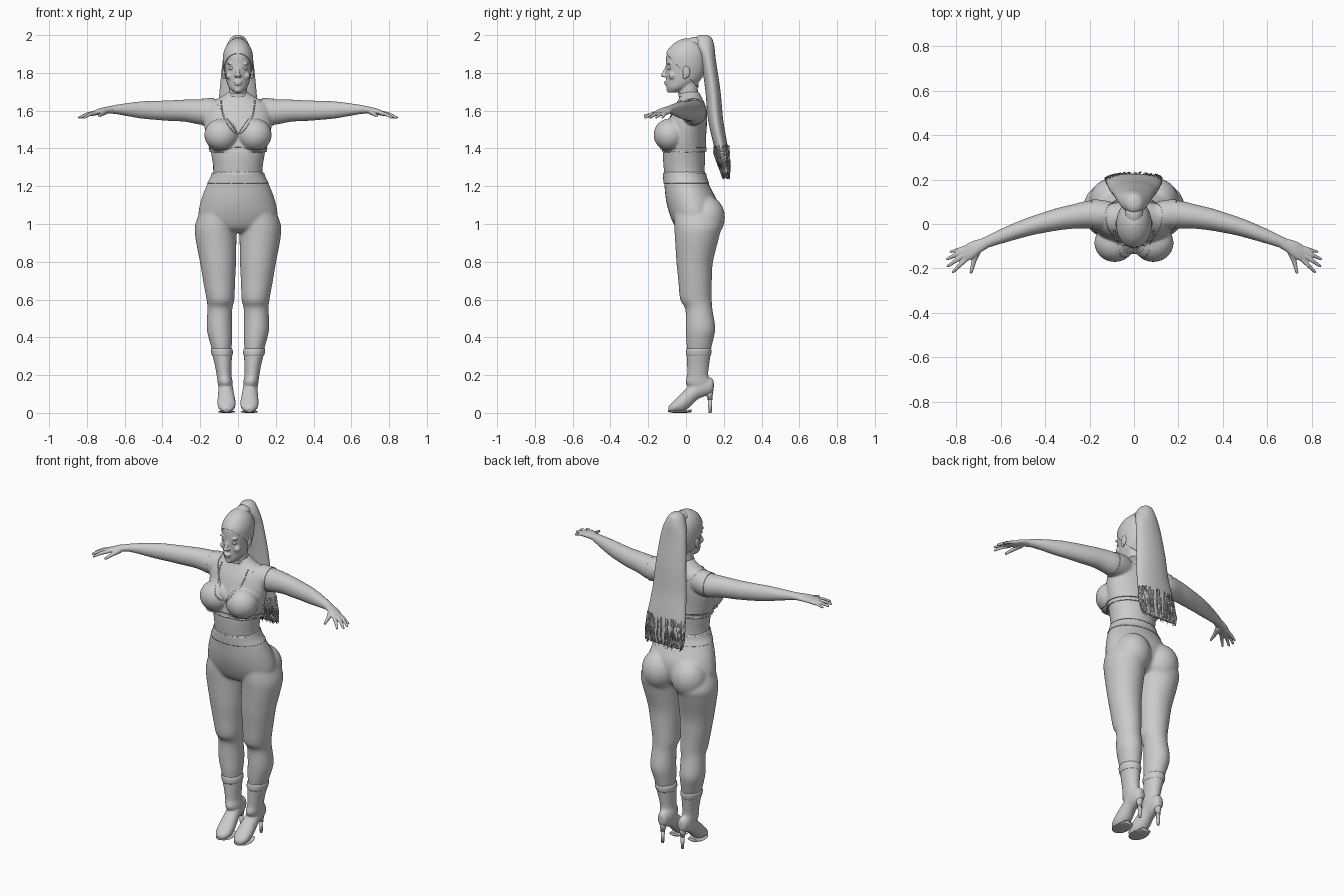
import bpy, bmesh, math, random
from mathutils import Vector, Matrix
from mathutils.bvhtree import BVHTree

random.seed(4)
BOTH = (1, -1)
PLACE = {'z': lambda t, a, b: (a, b, t), 'x': lambda t, a, b: (t, a, b), 'y': lambda t, a, b: (a, t, b)}


def resample(rows, sub):
    # smooth Catmull-Rom interpolation of the section table
    out = []
    for i in range(len(rows) - 1):
        p = [Vector(rows[max(0, min(len(rows) - 1, i + k))]) for k in (-1, 0, 1, 2)]
        for j in range(sub):
            u = j / sub
            out.append(0.5 * (2 * p[1] + (p[2] - p[0]) * u + (2 * p[0] - 5 * p[1] + 4 * p[2] - p[3]) * u * u
                              + (3 * p[1] - p[0] - 3 * p[2] + p[3]) * u ** 3))
    return out + [Vector(rows[-1])]


def loft(bm, axis, rows, sides=(1,), n=32, sub=5):
    # elliptical sections (t, centre a, centre b, radius a, radius b) along an axis
    for s in sides:
        rings = []
        for t, a, b, ra, rb in resample(rows, sub):
            ring = []
            for k in range(n):
                w = 2 * math.pi * k / n
                x, y, z = PLACE[axis](t, a + ra * math.cos(w), b + rb * math.sin(w))
                ring.append(bm.verts.new((x * s, y, z)))
            rings.append(ring)
        for p, q in zip(rings, rings[1:]):
            for k in range(n):
                bm.faces.new((p[k], p[(k + 1) % n], q[(k + 1) % n], q[k]))
        bm.faces.new(rings[0])
        bm.faces.new(rings[-1])


def ball(bm, c, r, sides=(1,), seg=24):
    for s in sides:
        m = Matrix.Translation((c[0] * s, c[1], c[2])) @ Matrix.Diagonal((*r, 1))
        bmesh.ops.create_uvsphere(bm, u_segments=seg, v_segments=seg // 2, radius=1, matrix=m)


def rod(bm, p, q, r1, r2, sides=(1,), seg=12):
    for s in sides:
        a, b = Vector((p[0] * s, p[1], p[2])), Vector((q[0] * s, q[1], q[2]))
        m = Matrix.Translation((a + b) / 2) @ (b - a).to_track_quat('Z', 'Y').to_matrix().to_4x4()
        bmesh.ops.create_cone(bm, cap_ends=True, segments=seg, radius1=r1, radius2=r2,
                              depth=(b - a).length, matrix=m)


def finish(name, bm, voxel=0, smooth=0, rim=0):
    bmesh.ops.recalc_face_normals(bm, faces=bm.faces)
    me = bpy.data.meshes.new(name)
    bm.to_mesh(me)
    bm.free()
    ob = bpy.data.objects.new(name, me)
    bpy.context.collection.objects.link(ob)
    if voxel:
        m = ob.modifiers.new("fuse", 'REMESH')
        m.mode, m.voxel_size = 'VOXEL', voxel
    if smooth:
        m = ob.modifiers.new("soften", 'SMOOTH')
        m.factor, m.iterations = 0.5, smooth
    if rim:
        m = ob.modifiers.new("edge", 'SOLIDIFY')
        m.thickness, m.offset, m.use_rim_only = rim, -1, True
    if ob.modifiers:
        ev = ob.evaluated_get(bpy.context.evaluated_depsgraph_get())
        ob.data = bpy.data.meshes.new_from_object(ev)
        ob.modifiers.clear()
        ob.data.name = name
    for p in ob.data.polygons:
        p.use_smooth = True
    return ob


def shell(name, src, planes, keep, offset):
    # garment cut out of the surface below it, pushed out slightly
    bm = bmesh.new()
    bm.from_mesh(src.data)
    for co, no in planes:
        bmesh.ops.bisect_plane(bm, geom=bm.verts[:] + bm.edges[:] + bm.faces[:], plane_co=co, plane_no=no)
    bm.normal_update()
    push = [(v, v.normal * offset) for v in bm.verts]
    bad = [f for f in bm.faces if not keep(*f.calc_center_median())]
    for v, d in push:
        v.co += d
    bmesh.ops.delete(bm, geom=bad, context='FACES')
    return finish(name, bm, rim=offset)


# torso and arms
bm = bmesh.new()
loft(bm, 'z', [(1.20, 0, .005, .15, .11), (1.27, 0, -.008, .13, .108), (1.37, 0, -.01, .142, .112),
               (1.45, 0, -.005, .162, .107), (1.53, 0, .005, .176, .102), (1.60, 0, .017, .172, .09),
               (1.64, 0, .024, .15, .075), (1.672, 0, .024, .09, .058), (1.70, 0, .02, .05, .05)])
ball(bm, (.087, -.085, 1.472), (.088, .083, .083), BOTH)
loft(bm, 'x', [(.08, .04, 1.60, .05, .06), (.14, .042, 1.597, .062, .066), (.20, .043, 1.593, .063, .067),
               (.28, .033, 1.60, .055, .059), (.36, .018, 1.60, .05, .055), (.45, -.005, 1.602, .044, .05),
               (.52, -.027, 1.604, .040, .045), (.60, -.056, 1.606, .034, .033), (.66, -.08, 1.606, .029, .023),
               (.69, -.095, 1.603, .029, .02)], BOTH)
body = finish("torso_and_arms", bm, .006, 14)

# hands
bm = bmesh.new()
loft(bm, 'x', [(.655, -.078, 1.606, .028, .022), (.69, -.097, 1.603, .031, .019), (.73, -.118, 1.596, .04, .017),
               (.765, -.134, 1.586, .036, .013), (.78, -.138, 1.582, .02, .009)], BOTH)
for (kx, ky), (tx, ty), r in [((.75, -.104), (.826, -.125), .0085), ((.765, -.12), (.841, -.158), .0095),
                              ((.768, -.14), (.838, -.19), .0095), ((.757, -.158), (.814, -.215), .0095)]:
    k, m, t = (kx, ky, 1.587), ((kx + tx) / 2, (ky + ty) / 2, 1.580), (tx, ty, 1.563)
    rod(bm, k, m, r + .002, r, BOTH)
    rod(bm, m, t, r, r * .7, BOTH)
    ball(bm, m, (r, r, r), BOTH, 12)
    ball(bm, t, (r * .7,) * 3, BOTH, 12)
rod(bm, (.705, -.12, 1.595), (.722, -.17, 1.582), .017, .011, BOTH)
rod(bm, (.722, -.17, 1.582), (.735, -.222, 1.572), .011, .007, BOTH)
finish("hands", bm, .0035, 3)

# head, neck and face
bm = bmesh.new()
loft(bm, 'z', [(1.60, 0, .02, .06, .055), (1.66, 0, .016, .052, .052), (1.72, 0, .012, .048, .05),
               (1.78, 0, .012, .048, .05)])
loft(bm, 'z', [(1.695, 0, -.07, .02, .024), (1.72, 0, -.045, .047, .057), (1.755, 0, -.02, .061, .084),
               (1.80, 0, -.007, .069, .10), (1.85, 0, -.002, .075, .105), (1.90, 0, 0, .073, .102),
               (1.94, 0, .005, .058, .08), (1.965, 0, .01, .036, .05), (1.977, 0, .012, .014, .02)])
rod(bm, (0, -.098, 1.835), (0, -.120, 1.79), .007, .011, seg=16)
ball(bm, (0, -.121, 1.787), (.012, .012, .010))
ball(bm, (.011, -.112, 1.784), (.008, .010, .008), BOTH)
ball(bm, (0, -.105, 1.752), (.024, .011, .006))
ball(bm, (0, -.103, 1.741), (.020, .012, .007))
ball(bm, (0, -.088, 1.71), (.018, .016, .014))
ball(bm, (.033, -.089, 1.850), (.026, .012, .007), BOTH)
ball(bm, (.044, -.072, 1.785), (.02, .02, .02), BOTH)
head = finish("head", bm, .0042, 4)

bm = bmesh.new()
ball(bm, (.033, -.086, 1.824), (.016, .013, .009), BOTH)
finish("eyes", bm)
bm = bmesh.new()
ball(bm, (.075, .002, 1.805), (.009, .019, .031), BOTH)
ball(bm, (.074, -.006, 1.78), (.007, .010, .012), BOTH)
finish("ears", bm)

# hair: swept-back cap, high tail and loose ends
shell("hair_cap", head, [((0, .01, 1.78), (0, 1.1, 1))],
      lambda x, y, z: z - 1.78 + 1.1 * (y - .01) > 0, .005)
bm = bmesh.new()
loft(bm, 'z', [(1.25, 0, .212, .112, .010), (1.30, 0, .205, .125, .022), (1.40, 0, .187, .124, .035),
               (1.55, 0, .157, .110, .040), (1.70, 0, .143, .098, .040), (1.87, 0, .118, .08, .040),
               (1.94, 0, .10, .062, .050), (1.985, 0, .094, .038, .042), (2.0, 0, .092, .015, .02)], n=40)
ball(bm, (0, .05, 1.955), (.04, .055, .035))
finish("ponytail", bm)
bm = bmesh.new()
for i in range(170):
    w = random.uniform(0, 2 * math.pi)
    c, s, o = math.cos(w), math.sin(w), random.uniform(.0, .006)
    top = (.125 * c, .187 + (.037 + o) * s, random.uniform(1.36, 1.42))
    mid = (.126 * c + random.uniform(-.006, .006), .205 + (.024 + o) * s, random.uniform(1.29, 1.31))
    end = (.118 * c + random.uniform(-.01, .01), .212 + (.014 + o) * s, random.uniform(1.235, 1.26))
    rod(bm, top, mid, .0015, .0022, seg=4)
    rod(bm, mid, end, .0022, .0006, seg=4)
finish("hair_ends", bm)

# crop top with V neckline
shell("crop_top", body,
      [((0, 0, 1.39), (0, 0, 1)), ((0, 0, 1.61), (0, 0, 1)), ((0, .04, 0), (0, 1, 0)), ((.19, 0, 0), (1, 0, 0)),
       ((-.19, 0, 0), (1, 0, 0)), ((0, 0, 1.47), (1.5, 0, -1)), ((0, 0, 1.47), (-1.5, 0, -1))],
      lambda x, y, z: z > 1.39 and abs(x) < .19 and (z < 1.47 + 1.5 * abs(x) or (y > .04 and z < 1.61)), .004)
shell("top_hem", body, [((0, 0, 1.383), (0, 0, 1)), ((0, 0, 1.405), (0, 0, 1))],
      lambda x, y, z: 1.383 < z < 1.405, .007)

# necklace beads laid on the chest, and choker
tree = BVHTree.FromObject(body, bpy.context.evaluated_depsgraph_get())
bm = bmesh.new()
for i in range(-22, 23):
    u = i / 22
    x, z = .088 * math.sin(u * math.pi / 2), 1.475 + .175 * abs(u) ** 1.5
    hit = tree.ray_cast(Vector((x, -1, z)), Vector((0, 1, 0)))[0]
    if hit:
        ball(bm, (x, hit.y - .003, z), (.0045,) * 3, seg=8)
finish("necklace", bm)
shell("choker", head, [((0, 0, 1.674), (0, 0, 1)), ((0, 0, 1.69), (0, 0, 1))],
      lambda x, y, z: 1.674 < z < 1.69 and y > -.06, .004)

# leggings: pelvis, seat and legs
bm = bmesh.new()
loft(bm, 'z', [(.955, 0, .045, .08, .06), (.98, 0, .042, .16, .095), (1.04, 0, .042, .208, .125),
               (1.12, 0, .03, .198, .135), (1.20, 0, .006, .168, .12), (1.25, 0, -.006, .141, .112),
               (1.28, 0, -.008, .135, .112)])
ball(bm, (.098, .108, 1.035), (.102, .099, .115), BOTH)
loft(bm, 'z', [(1.10, .10, .04, .085, .10), (1.0, .116, .062, .110, .125), (.93, .117, .058, .109, .117),
               (.80, .106, .046, .096, .097), (.70, .100, .048, .085, .089), (.60, .093, .053, .074, .084),
               (.55, .096, .068, .066, .072), (.45, .098, .077, .068, .078), (.38, .091, .072, .06, .071),
               (.30, .083, .067, .045, .057), (.22, .077, .062, .035, .045)], BOTH)
legs = finish("leggings", bm, .007, 12)
shell("waistband", legs, [((0, 0, 1.215), (0, 0, 1)), ((0, 0, 1.268), (0, 0, 1))],
      lambda x, y, z: 1.215 < z < 1.268, .004)

# high-heeled boots
bm = bmesh.new()
loft(bm, 'z', [(.335, .086, .068, .055, .064), (.30, .083, .067, .051, .062), (.25, .078, .064, .044, .058),
               (.20, .074, .062, .039, .056), (.16, .068, .066, .040, .068), (.12, .066, .08, .034, .055)], BOTH)
loft(bm, 'y', [(.147, .066, .145, .012, .022), (.135, .066, .143, .028, .042), (.10, .066, .14, .037, .052),
               (.06, .065, .125, .039, .055), (.02, .063, .088, .043, .058), (-.02, .061, .056, .048, .052),
               (-.06, .060, .035, .044, .033), (-.085, .060, .023, .027, .021), (-.094, .060, .02, .012, .012)], BOTH)
finish("boots", bm, .005, 5)
bm = bmesh.new()
rod(bm, (.066, .122, .13), (.066, .127, .07), .024, .012, BOTH, 16)
rod(bm, (.066, .127, .07), (.066, .128, 0), .012, .008, BOTH, 16)
finish("boot_heels", bm)
bm = bmesh.new()
loft(bm, 'y', [(.03, .062, .012, .03, .008), (0, .061, .006, .042, .006), (-.04, .060, .006, .046, .006),
               (-.075, .060, .007, .036, .006), (-.095, .060, .010, .014, .005)], BOTH)
finish("boot_soles", bm)

# boot cuffs
bm = bmesh.new()
loft(bm, 'z', [(.30, .084, .067, .052, .062), (.31, .084, .067, .056, .066), (.33, .086, .068, .058, .067),
               (.34, .087, .068, .055, .064)], BOTH)
finish("boot_cuffs", bm)
